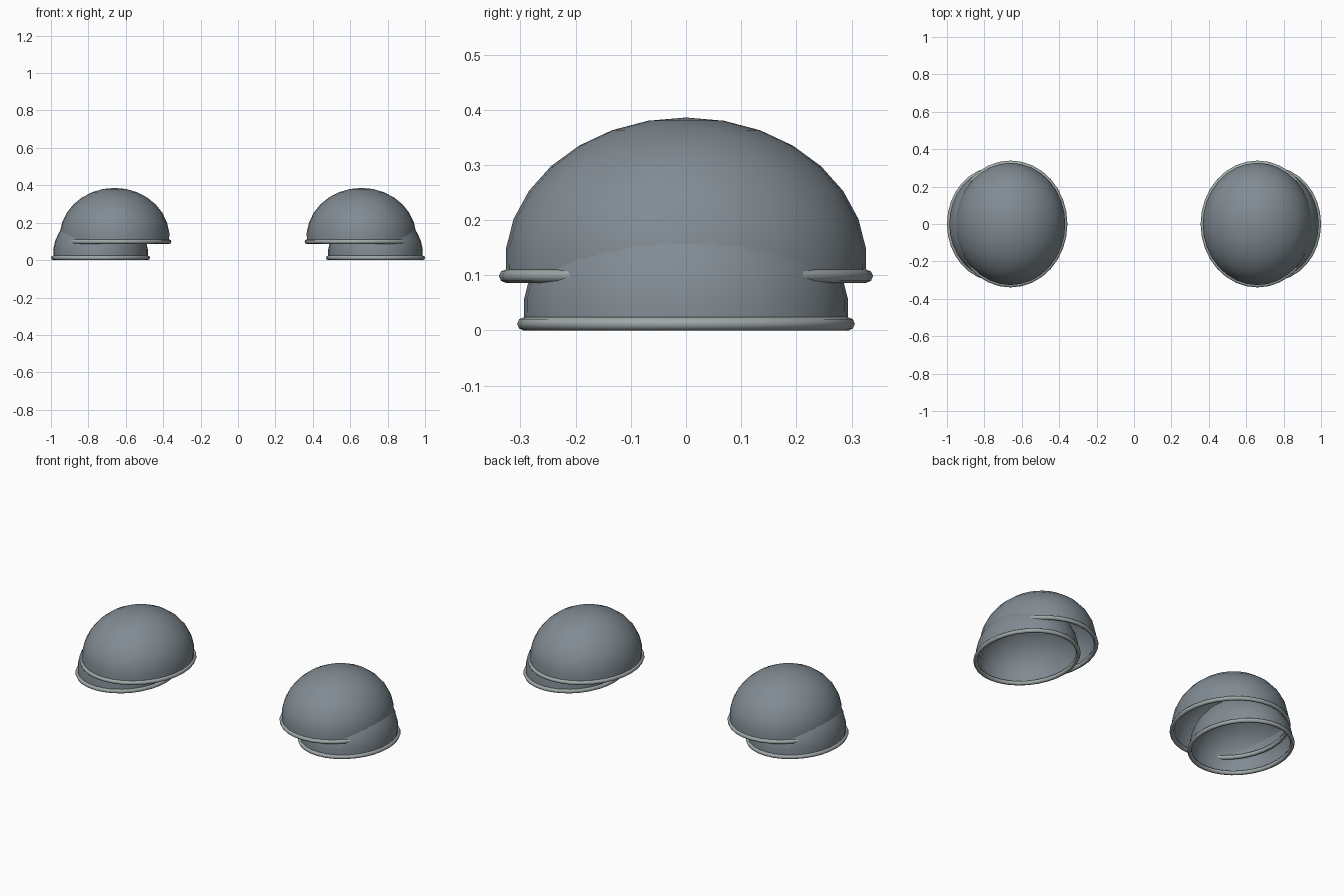
import bpy, bmesh, math

if "Cube" in bpy.data.objects:
    bpy.data.objects.remove(bpy.data.objects["Cube"])


def material(name, rgb):
    m = bpy.data.materials.new(name)
    m.diffuse_color = (*rgb, 1)
    m.use_nodes = True
    m.node_tree.nodes["Principled BSDF"].inputs["Base Color"].default_value = m.diffuse_color
    return m


SHELL = material("blue_grey_metal", (0.22, 0.26, 0.29))
TRIM = material("light_grey_trim", (0.35, 0.39, 0.39))
SEG = 32


def finish(name, bm, mat):
    bmesh.ops.recalc_face_normals(bm, faces=bm.faces[:])
    mesh = bpy.data.meshes.new(name)
    bm.to_mesh(mesh)
    bm.free()
    mesh.materials.append(mat)
    mesh.shade_smooth()
    ob = bpy.data.objects.new(name, mesh)
    bpy.context.collection.objects.link(ob)


def dome(name, cx, cz, rx, ry, h, rings=8, sweep=96.5):
    """Open ellipsoid cap that reaches slightly below its equator."""
    bm = bmesh.new()
    prev = None
    top = bm.verts.new((cx, 0, cz + h))
    for i in range(1, rings + 1):
        t = math.radians(sweep * i / rings)
        ring = [bm.verts.new((cx + rx * math.sin(t) * math.cos(a),
                              ry * math.sin(t) * math.sin(a),
                              cz + h * math.cos(t)))
                for a in (math.tau * k / SEG for k in range(SEG))]
        for k in range(SEG):
            n = (k + 1) % SEG
            if prev:
                bm.faces.new((prev[k], ring[k], ring[n], prev[n]))
            else:
                bm.faces.new((top, ring[k], ring[n]))
        prev = ring
    finish(name, bm, SHELL)


def rim(name, cx, cz, rx, ry, r=0.012, sides=8):
    """Rounded elliptical bead around a dome's lower edge."""
    bm = bmesh.new()
    rings = []
    for k in range(SEG):
        a = math.tau * k / SEG
        rings.append([bm.verts.new((cx + (rx + r * math.cos(b)) * math.cos(a),
                                    (ry + r * math.cos(b)) * math.sin(a),
                                    cz + r * math.sin(b)))
                      for b in (math.tau * j / sides for j in range(sides))])
    for k in range(SEG):
        p, q = rings[k], rings[(k + 1) % SEG]
        for j in range(sides):
            n = (j + 1) % sides
            bm.faces.new((p[j], q[j], q[n], p[n]))
    finish(name, bm, TRIM)


# Mirrored pair: a large upper dome over a smaller one shifted outward
for side, s in (("left", -1), ("right", 1)):
    dome(side + "_upper_dome", s * 0.66, 0.122, 0.294, 0.328, 0.264)
    rim(side + "_upper_rim", s * 0.66, 0.0985, 0.292, 0.327)
    dome(side + "_lower_dome", s * 0.735, 0.034, 0.254, 0.295, 0.235)
    rim(side + "_lower_rim", s * 0.735, 0.012, 0.253, 0.294)
